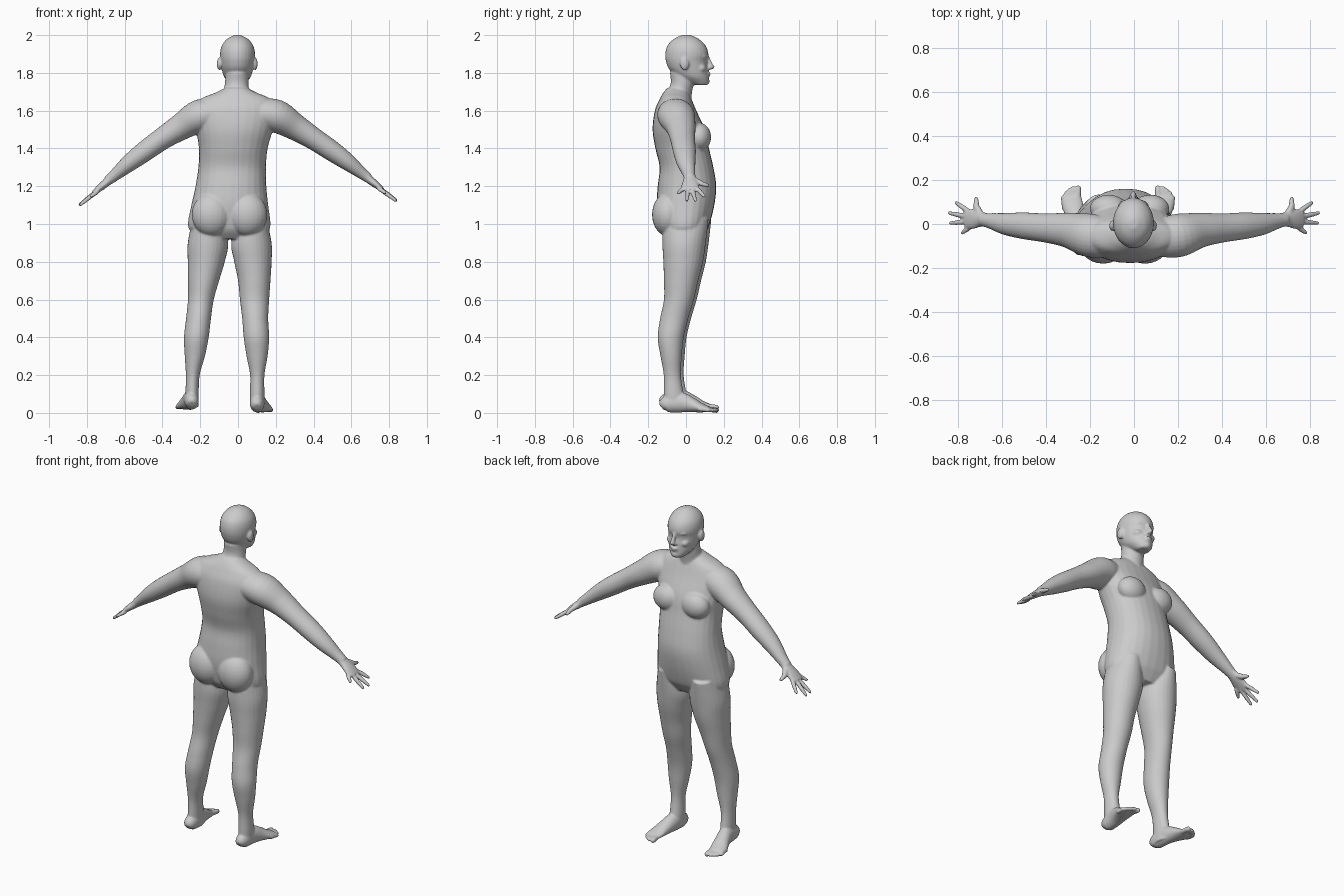
import bpy, bmesh, math
from mathutils import Vector, Matrix

bm = bmesh.new()
N = 28


def catmull(rows, steps=5):
    """Smoothly resample a list of equal-length number rows."""
    out = []
    for i in range(len(rows) - 1):
        p = [rows[max(0, min(len(rows) - 1, i + k))] for k in (-1, 0, 1, 2)]
        for s in range(steps):
            t = s / steps
            out.append([0.5 * (2 * b + (c - a) * t + (2 * a - 5 * b + 4 * c - d) * t * t
                               + (3 * b - a - 3 * c + d) * t ** 3) for a, b, c, d in zip(*p)])
    return out + [list(rows[-1])]


def loft(rows, ref=(0, 1, 0), level=False, power=2.0):
    """Tube through rows (x, y, z, half_u, half_v); half_v lies along ref."""
    rows = catmull(rows)
    pts = [Vector(r[:3]) for r in rows]
    rings = []
    for i, r in enumerate(rows):
        t = Vector((0, 0, 1)) if level else (pts[min(i + 1, len(pts) - 1)] - pts[max(i - 1, 0)]).normalized()
        v = Vector(ref)
        v = (v - t * v.dot(t)).normalized()
        u = v.cross(t)
        ring = []
        for k in range(N):
            a = 2 * math.pi * k / N
            c, s = math.cos(a), math.sin(a)
            c = math.copysign(abs(c) ** (2 / power), c)
            s = math.copysign(abs(s) ** (2 / power), s)
            ring.append(bm.verts.new(pts[i] + u * c * r[3] + v * s * r[4]))
        rings.append(ring)
    for a, b in zip(rings, rings[1:]):
        for k in range(N):
            bm.faces.new((a[k], a[(k + 1) % N], b[(k + 1) % N], b[k]))
    bm.faces.new(rings[0][::-1])
    bm.faces.new(rings[-1])


def stack(rows, power=2.0, dy=0):
    """Level loft from rows (z, x_min, x_max, y_min, y_max)."""
    loft([((a + b) / 2, (c + d) / 2 + dy, z, (b - a) / 2, (d - c) / 2)
          for z, a, b, c, d in rows], level=True, power=power)


def blob(center, size):
    m = Matrix.Translation(center) @ Matrix.Diagonal((*size, 1))
    bmesh.ops.create_uvsphere(bm, u_segments=24, v_segments=16, radius=1, matrix=m)


def digit(a, b, r0, r1):
    """Finger or toe: tapered rod with a round tip."""
    a, b = Vector(a), Vector(b)
    m = a.lerp(b, 0.5)
    loft([(*a, r0, r0), (*m, r0, r0), (*b, r1, r1)], ref=(0.3, 0.2, 1))
    blob(b, (r1, r1, r1))


# torso
stack([(.92, -.17, .08, -.09, .08), (.96, -.245, .155, -.125, .105), (1.0, -.265, .172, -.14, .125),
       (1.1, -.247, .16, -.155, .15), (1.2, -.225, .15, -.15, .16), (1.3, -.21, .148, -.14, .145),
       (1.4, -.207, .157, -.162, .122), (1.5, -.222, .185, -.177, .10), (1.6, -.235, .205, -.165, .055),
       (1.66, -.2, .175, -.14, .03), (1.695, -.12, .1, -.12, .015), (1.72, -.07, .05, -.1, 0)], power=2.2)
for s in (-1, 1):
    blob((-.02 + s * .095, .07, 1.46), (.085, .063, .075))     # chest
    blob((-.045 + s * .095, -.095, 1.05), (.105, .085, .115))  # buttocks

# neck and head
stack([(1.6, -.085, .065, -.15, .03), (1.68, -.078, .06, -.115, .03),
       (1.74, -.07, .056, -.082, .04), (1.8, -.065, .056, -.085, .05)])
stack([(1.735, -.035, .03, .05, .112), (1.75, -.052, .045, .0, .122), (1.78, -.074, .068, -.05, .12),
       (1.82, -.086, .08, -.09, .117), (1.86, -.092, .087, -.106, .112), (1.89, -.095, .09, -.11, .119),
       (1.92, -.093, .088, -.107, .115), (1.95, -.083, .078, -.095, .1), (1.98, -.058, .053, -.064, .067),
       (2.0, -.02, .015, -.022, .026)])
# nose, lips, chin, eyes, brows, cheeks, ears
loft([(-.003, .11, 1.89, .009, .01), (-.003, .122, 1.86, .01, .012), (-.003, .134, 1.832, .013, .014)])
blob((-.003, .134, 1.83), (.011, .018, .011))
blob((-.003, .122, 1.825), (.021, .014, .01))
blob((-.003, .115, 1.797), (.025, .016, .007))
blob((-.003, .113, 1.785), (.022, .016, .007))
blob((-.003, .106, 1.755), (.024, .02, .016))
for s in (-1, 1):
    blob((-.003 + s * .034, .09, 1.86), (.015, .014, .01))
    blob((-.003 + s * .034, .088, 1.886), (.028, .022, .01))
    blob((-.003 + s * .046, .076, 1.825), (.025, .03, .022))
    blob((-.004 + s * .095, -.008, 1.848), (.013, .024, .034))

# legs: right then left
leg_r = [(1.03, .0, .15, -.12, .12), (.9, -.036, .178, -.125, .105), (.8, -.02, .178, -.12, .09),
         (.7, 0, .172, -.117, .065), (.6, .01, .165, -.117, .042), (.5, .022, .16, -.137, .012),
         (.4, .03, .165, -.15, -.012), (.3, .045, .157, -.135, -.022), (.2, .064, .14, -.118, -.027),
         (.1, .062, .14, -.118, -.012), (.03, .065, .138, -.12, .0)]
left_x = [(-.24, -.08), (-.266, -.052), (-.266, -.07), (-.265, -.1), (-.265, -.128), (-.275, -.143),
          (-.286, -.155), (-.282, -.175), (-.276, -.203), (-.278, -.208), (-.276, -.208)]
stack(leg_r)
stack([(r[0], a, b, r[3], r[4] + .012) for r, (a, b) in zip(leg_r, left_x)], dy=.003)


def foot(s, ox, oz):
    """Foot with five toes; s mirrors, ox is the ankle x."""
    P = lambda x, y, z: (ox + s * x, y, z + oz)
    loft([(*P(0, -.13, .03), .02, .02), (*P(0, -.105, .045), .036, .043), (*P(.005, -.03, .055), .04, .053),
          (*P(.018, .03, .042), .043, .04), (*P(.032, .08, .027), .048, .025),
          (*P(.038, .12, .02), .045, .015)], ref=(0, 0, 1))
    for i, (x, y) in enumerate([(.008, .161), (.031, .163), (.048, .153), (.063, .139), (.076, .12)]):
        r = .0145 if i == 0 else .0105
        digit(P(x * .9 + .004, y - .055, .021), P(x, y, .014), r, r)


foot(1, .1, 0)
foot(-1, -.245, .015)


def arm(s, drop):
    """Arm, palm and fingers; drop lowers the hand slightly."""
    P = lambda x, y, z: (s * x, y, z - drop * max(0, (x - .4) / .4))
    path = [(.10, -.065, 1.585, .075), (.2, -.052, 1.572, .088), (.3, -.028, 1.515, .071),
            (.4, -.018, 1.452, .059), (.5, -.008, 1.385, .054), (.58, .0, 1.328, .045),
            (.65, .014, 1.273, .032), (.69, .02, 1.243, .026)]
    loft([(*P(x, y, z), r, r * 1.12) for x, y, z, r in path])
    loft([(*P(.665, .018, 1.262), .024, .03), (*P(.70, .022, 1.232), .022, .036),
          (*P(.735, .022, 1.205), .018, .046), (*P(.765, .024, 1.18), .013, .043)])
    knuckles = [(.752, .058, 1.188), (.762, .034, 1.18), (.757, .01, 1.182), (.742, -.012, 1.19)]
    tips = [(.806, .096, 1.147), (.838, .05, 1.125), (.833, .004, 1.125), (.779, -.04, 1.165)]
    for k, t in zip(knuckles, tips):
        digit(P(*k), P(*t), .0118, .0088)
    digit(P(.695, .04, 1.235), P(.718, .085, 1.212), .016, .0125)
    digit(P(.714, .078, 1.215), P(.716, .117, 1.203), .0125, .009)


arm(1, 0)
arm(-1, .02)

# fuse all parts into one smooth skin
mesh = bpy.data.meshes.new("human_body")
bmesh.ops.recalc_face_normals(bm, faces=bm.faces)
bm.to_mesh(mesh)
bm.free()
body = bpy.data.objects.new("human_body", mesh)
bpy.context.collection.objects.link(body)
fuse = body.modifiers.new("fuse", 'REMESH')
fuse.mode = 'VOXEL'
fuse.voxel_size = .0058
fuse.use_smooth_shade = True
relax = body.modifiers.new("relax", 'SMOOTH')
relax.factor = .5
relax.iterations = 5
